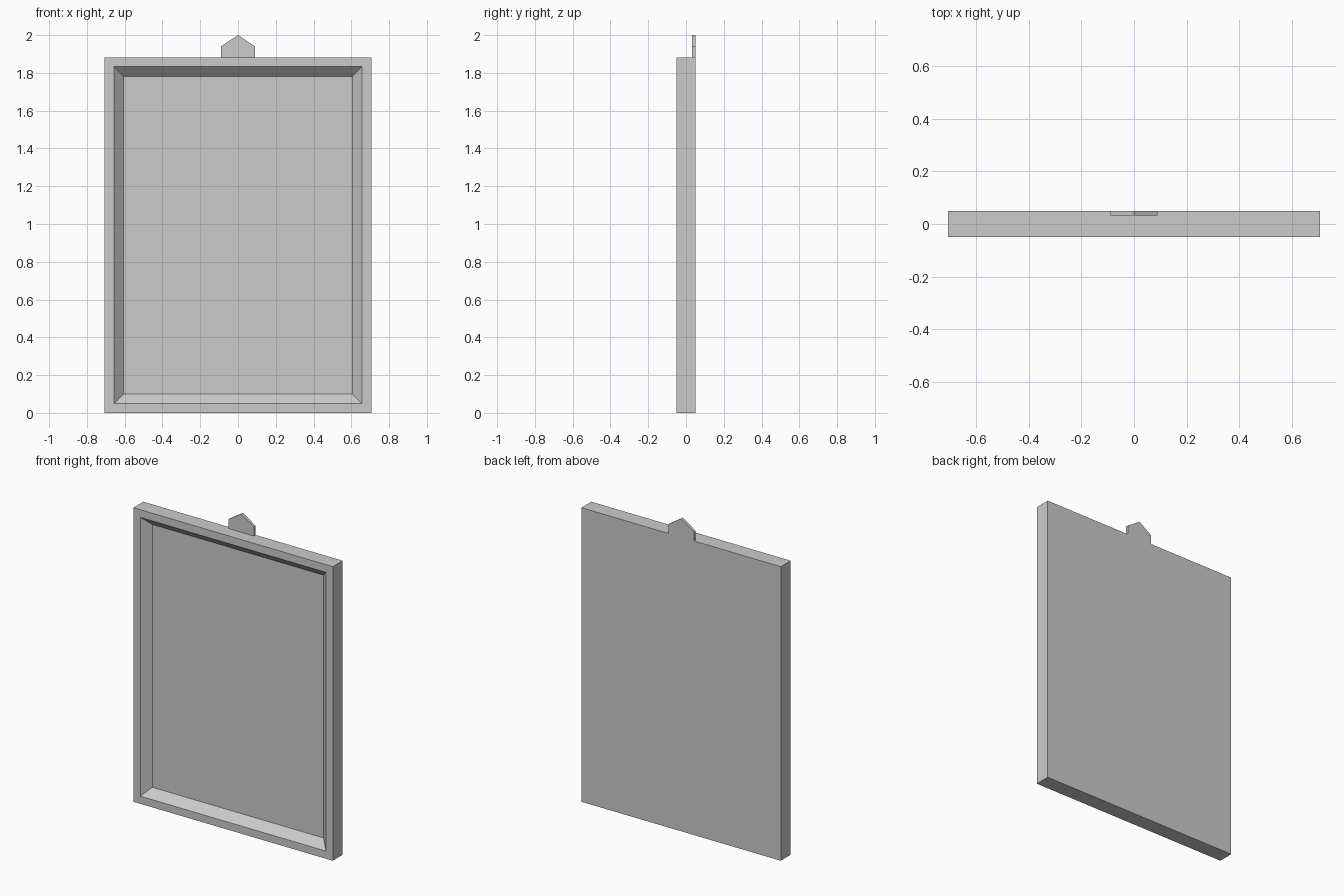
import bpy
import bmesh

if "Cube" in bpy.data.objects:
    bpy.data.objects.remove(bpy.data.objects["Cube"])

WIDTH, HEIGHT, HALF_DEPTH = 1.412, 1.882, 0.05


def new_object(name, bm):
    bmesh.ops.recalc_face_normals(bm, faces=bm.faces[:])
    mesh = bpy.data.meshes.new(name)
    bm.to_mesh(mesh)
    bm.free()
    obj = bpy.data.objects.new(name, mesh)
    bpy.context.collection.objects.link(obj)
    return obj


def rect_loop(bm, inset, y):
    """Upright rectangle, inset from the panel's outer edge."""
    x = WIDTH / 2 - inset
    lo, hi = inset, HEIGHT - inset
    return [bm.verts.new((px, y, pz)) for px, pz in
            ((-x, lo), (x, lo), (x, hi), (-x, hi))]


# Framed panel: back, outer sides, flat rim, sloped recess, recess floor
bm = bmesh.new()
loops = [rect_loop(bm, inset, y) for inset, y in
         ((0, HALF_DEPTH), (0, -HALF_DEPTH), (0.049, -HALF_DEPTH), (0.1, 0.0))]
for a, b in zip(loops, loops[1:]):
    for i in range(4):
        j = (i + 1) % 4
        bm.faces.new((a[i], a[j], b[j], b[i]))
bm.faces.new(loops[0])
bm.faces.new(loops[-1])
new_object("framed_panel", bm)

# Pointed hanging tab, flush with the back
bm = bmesh.new()
profile = ((-0.09, HEIGHT), (0.09, HEIGHT), (0.09, 1.941), (0, 2.0), (-0.09, 1.941))
face = bm.faces.new([bm.verts.new((x, HALF_DEPTH, z)) for x, z in profile])
ext = bmesh.ops.extrude_face_region(bm, geom=[face], use_keep_orig=True)
bmesh.ops.translate(bm, vec=(0, -0.018, 0),
                    verts=[g for g in ext["geom"] if isinstance(g, bmesh.types.BMVert)])
new_object("hanging_tab", bm)
